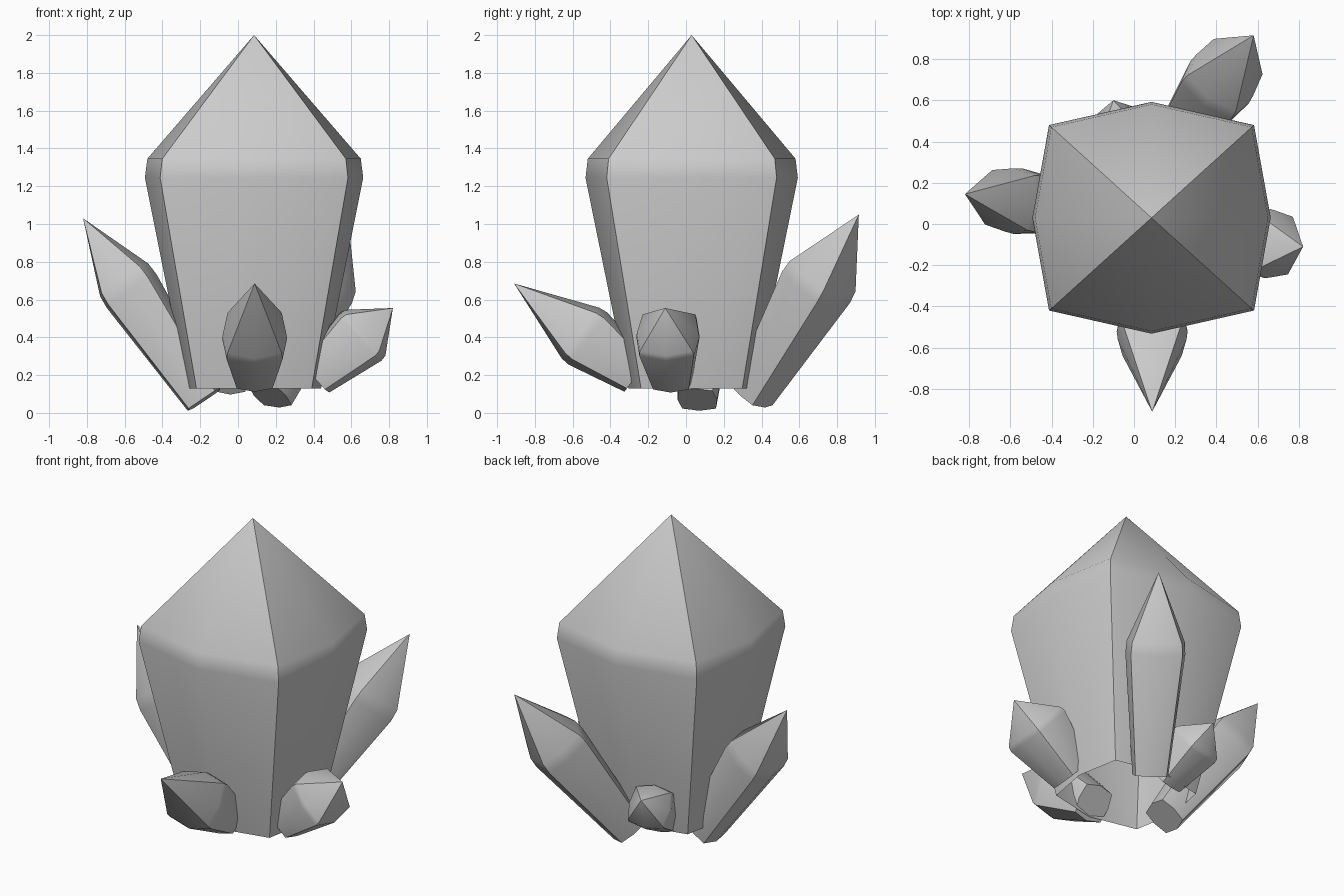
import bpy, bmesh
from mathutils import Vector, Matrix

if "Cube" in bpy.data.objects:
    bpy.data.objects.remove(bpy.data.objects["Cube"])


def crystal(name, base, tip, rings, capped, corner=(0.86, 0.80)):
    """Bulged square prism with a pointed cap.
    rings: (fraction along the axis, half width x, half width y)."""
    base, tip = Vector(base), Vector(tip)
    axis = tip - base
    length = axis.length
    if axis.xy.length < 0.001:
        rot = Matrix.Identity(4)
    else:
        rot = axis.to_track_quat('Z', 'Y').to_matrix().to_4x4()
    cx, cy = corner
    outline = [(1, 0), (cx, cy), (0, 1), (-cx, cy),
               (-1, 0), (-cx, -cy), (0, -1), (cx, -cy)]
    bm = bmesh.new()
    loops = [[bm.verts.new((x * rx, y * ry, f * length)) for x, y in outline]
             for f, rx, ry in rings]
    apex = bm.verts.new((0, 0, length))
    for low, high in zip(loops, loops[1:]):
        for i in range(8):
            j = (i + 1) % 8
            bm.faces.new((low[i], low[j], high[j], high[i]))
    for i in range(8):
        bm.faces.new((loops[-1][i], loops[-1][(i + 1) % 8], apex))
    if capped:
        bm.faces.new(loops[0][::-1])
    bm.transform(Matrix.Translation(base) @ rot)
    mesh = bpy.data.meshes.new(name)
    bm.to_mesh(mesh)
    bm.free()
    obj = bpy.data.objects.new(name, mesh)
    bpy.context.collection.objects.link(obj)
    bpy.ops.object.select_all(action='DESELECT')
    obj.select_set(True)
    bpy.context.view_layer.objects.active = obj
    bpy.ops.object.shade_smooth_by_angle(angle=0.7)


# Large central crystal, open underneath
crystal("main_crystal", (0.085, 0.03, 0.13), (0.085, 0.03, 2.0),
        [(0, 0.355, 0.335), (0.596, 0.578, 0.562), (0.65, 0.565, 0.55)], False)

# Small crystals around the foot: base, tip, foot radius, shoulder radius, shoulder fraction
small = {
    "left_crystal": ((-0.18, 0.06, 0.07), (-0.82, 0.145, 1.03), 0.105, 0.16, 0.60),
    "back_right_crystal": ((0.17, 0.35, 0.09), (0.58, 0.915, 1.05), 0.105, 0.175, 0.60),
    "front_crystal": ((0.088, -0.26, 0.20), (0.088, -0.91, 0.685), 0.11, 0.172, 0.40),
    "right_crystal": ((0.41, -0.075, 0.19), (0.82, -0.11, 0.555), 0.11, 0.168, 0.58),
    "back_crystal": ((-0.03, 0.25, 0.17), (-0.10, 0.60, 0.43), 0.09, 0.132, 0.60),
}
for name, (base, tip, foot, shoulder, f) in small.items():
    crystal(name, base, tip,
            [(0, foot, foot), (f, shoulder, shoulder),
             (f + 0.06, shoulder * 0.97, shoulder * 0.97)], True)
